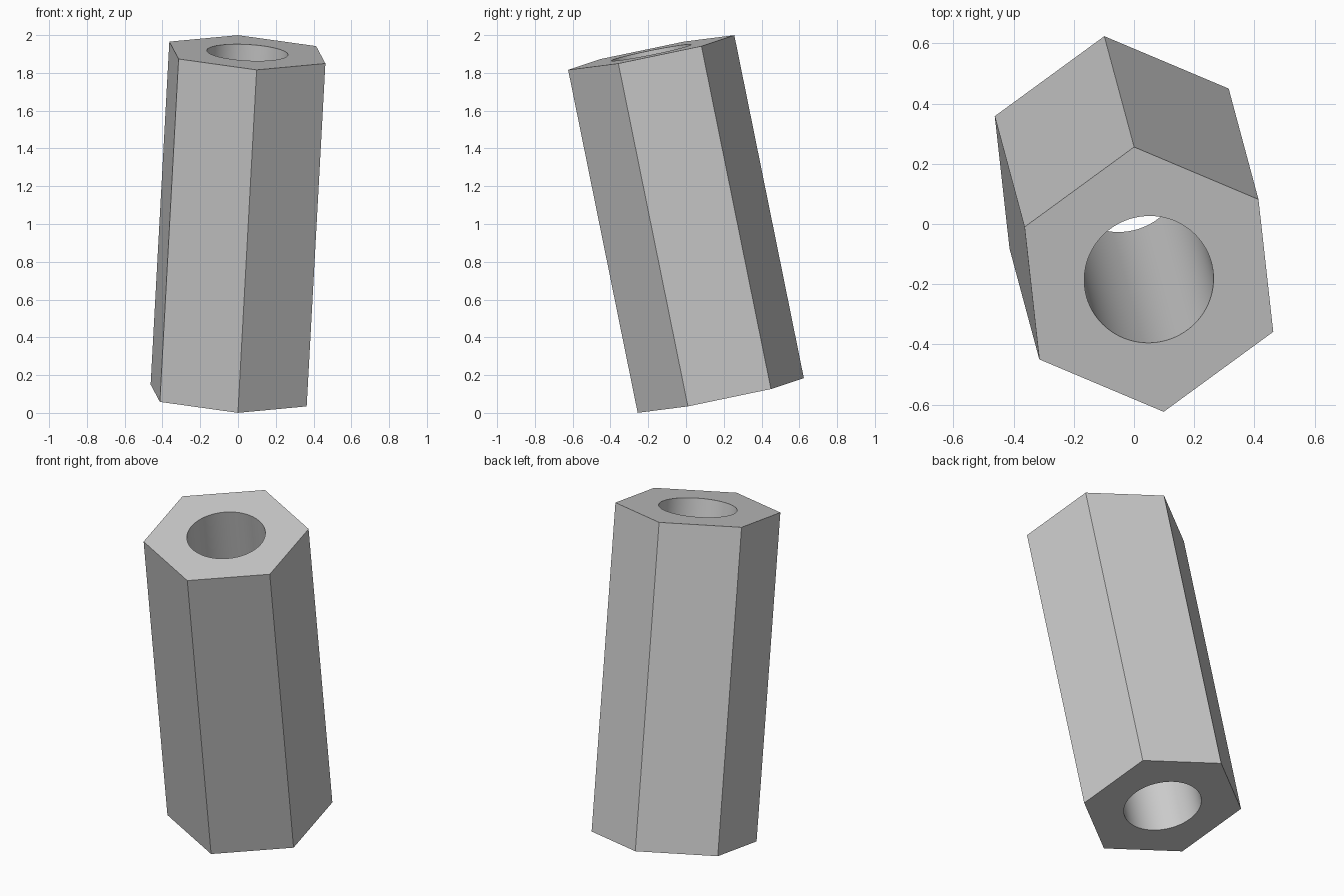
import bpy
from mathutils import Matrix, Vector

LENGTH = 1.855
OUTER_RADIUS = 0.452
BORE_RADIUS = 0.215

if "Cube" in bpy.data.objects:
    bpy.data.objects.remove(bpy.data.objects["Cube"], do_unlink=True)

# Plain grey material
grey = bpy.data.materials.new("light grey")
grey.use_nodes = True
colour = (0.6, 0.6, 0.6, 1.0)
grey.diffuse_color = colour
grey.node_tree.nodes["Principled BSDF"].inputs["Base Color"].default_value = colour

# Leaning frame: axis along the tube, corner towards one hexagon corner
axis = Vector((0.099, -0.368, 1.815)).normalized()
corner = Vector((-0.049, 0.439, 0.092))
corner = (corner - axis * corner.dot(axis)).normalized()
side = corner.cross(axis)
pose = Matrix((side, corner, axis)).transposed().to_4x4()
pose.translation = (0, 0, 1)


def prism(name, sides, radius, depth):
    bpy.ops.mesh.primitive_cylinder_add(vertices=sides, radius=radius, depth=depth)
    obj = bpy.context.object
    obj.name = name
    obj.data.materials.append(grey)
    obj.matrix_world = pose
    return obj


# Round bore cutter and hexagonal body
cutter = prism("bore_cutter", 96, BORE_RADIUS, LENGTH + 0.4)
cutter.hide_render = True
body = prism("hexagonal_sleeve", 6, OUTER_RADIUS, LENGTH)

# Cut the through hole
bore = body.modifiers.new("bore", 'BOOLEAN')
bore.operation = 'DIFFERENCE'
bore.solver = 'EXACT'
bore.object = cutter
bpy.context.view_layer.update()
bpy.ops.object.modifier_apply(modifier=bore.name)
bpy.data.objects.remove(cutter, do_unlink=True)

# Smooth bore, crisp outer edges
bpy.ops.object.shade_smooth_by_angle()
